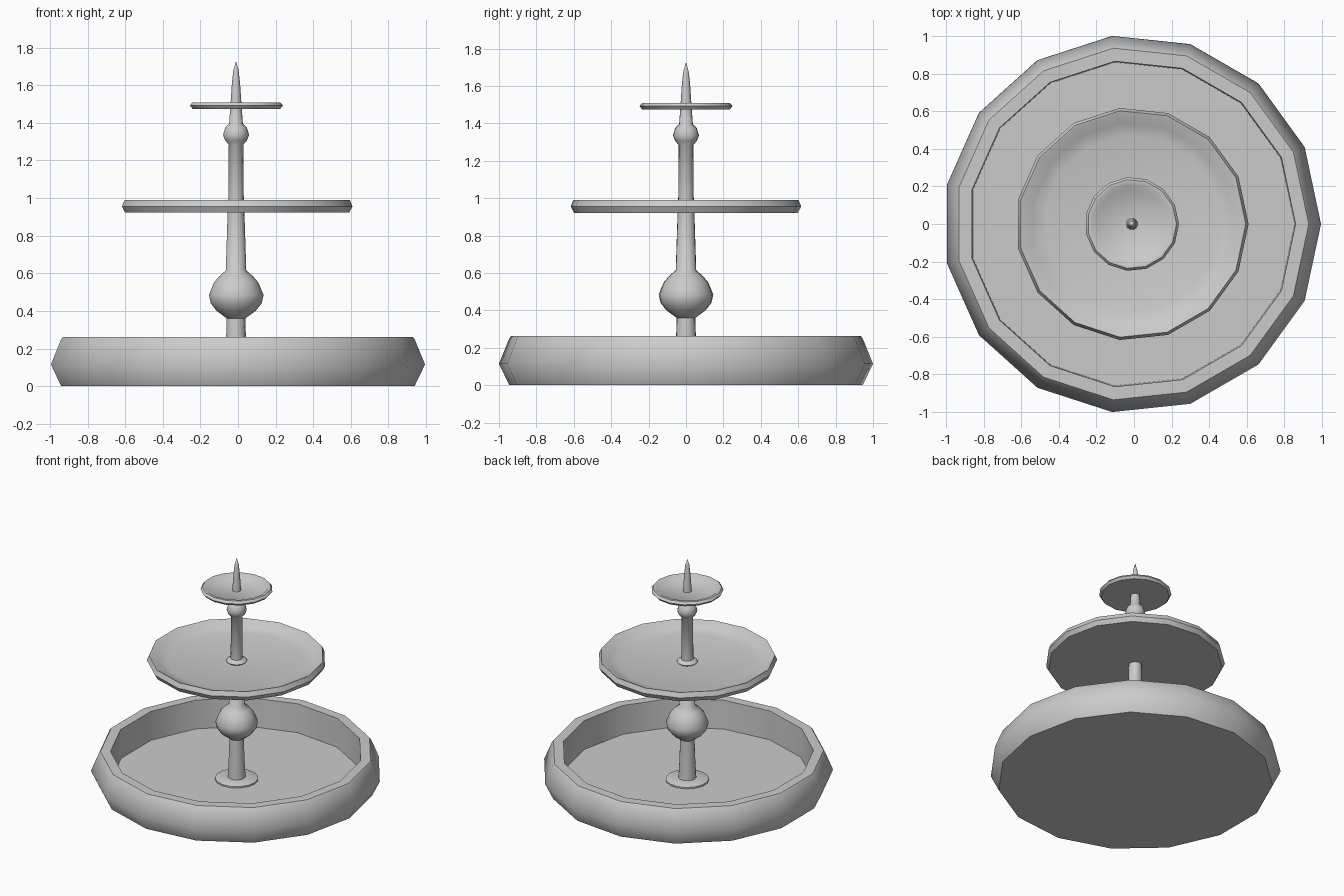
import bpy, bmesh, math

if "Cube" in bpy.data.objects:
    bpy.data.objects.remove(bpy.data.objects["Cube"])

SIDES = 15
CX = -0.011  # odd-sided rings sit slightly off the bounding centre


def lathe(name, profile, angle=50):
    """Revolve (radius, z) points around the vertical axis."""
    bm = bmesh.new()
    rings = []
    for r, z in profile:
        if r == 0:
            rings.append([bm.verts.new((CX, 0, z))] * SIDES)
        else:
            rings.append([bm.verts.new((CX + r * math.cos(math.tau * i / SIDES),
                                        r * math.sin(math.tau * i / SIDES), z))
                          for i in range(SIDES)])
    for a, b in zip(rings, rings[1:]):
        for i in range(SIDES):
            j = (i + 1) % SIDES
            bm.faces.new(list(dict.fromkeys((a[i], a[j], b[j], b[i]))))
    bmesh.ops.recalc_face_normals(bm, faces=bm.faces)
    mesh = bpy.data.meshes.new(name)
    bm.to_mesh(mesh)
    bm.free()
    obj = bpy.data.objects.new(name, mesh)
    bpy.context.collection.objects.link(obj)
    bpy.ops.object.select_all(action='DESELECT')
    bpy.context.view_layer.objects.active = obj
    obj.select_set(True)
    bpy.ops.object.shade_smooth_by_angle(angle=math.radians(angle))
    return obj


# Large bottom basin
lathe("basin", [(0, 0), (0.95, 0), (1.0055, 0.115), (0.95, 0.25), (0.94, 0.262),
                (0.87, 0.262), (0.865, 0.045), (0, 0.045)])

# Middle dish with a shallow bowl
lathe("middle_dish", [(0, 0.922), (0.602, 0.922), (0.62, 0.955), (0.605, 0.99),
                      (0.595, 0.988), (0.54, 0.955), (0.47, 0.937), (0, 0.937)])

# Small top dish
lathe("top_dish", [(0, 1.474), (0.235, 1.474), (0.25, 1.492), (0.237, 1.508),
                   (0.217, 1.508), (0.187, 1.483), (0, 1.483)])

# Lower column with flange and large bulb
lathe("lower_column", [(0, 0.045), (0.15, 0.045), (0.15, 0.056), (0.14, 0.062),
                       (0.062, 0.066), (0.055, 0.2), (0.05, 0.36), (0.105, 0.40),
                       (0.137, 0.44), (0.147, 0.485), (0.12, 0.55), (0.09, 0.585),
                       (0.055, 0.615), (0.045, 0.93), (0, 0.93)])

# Upper column with collar, small bulb and spire
lathe("upper_column", [(0, 0.935), (0.06, 0.935), (0.073, 0.947), (0.065, 0.96),
                       (0.042, 0.967), (0.039, 1.285), (0.058, 1.305), (0.07, 1.335),
                       (0.058, 1.375), (0.037, 1.395), (0.030, 1.49), (0.022, 1.61),
                       (0.014, 1.68), (0, 1.728)])
